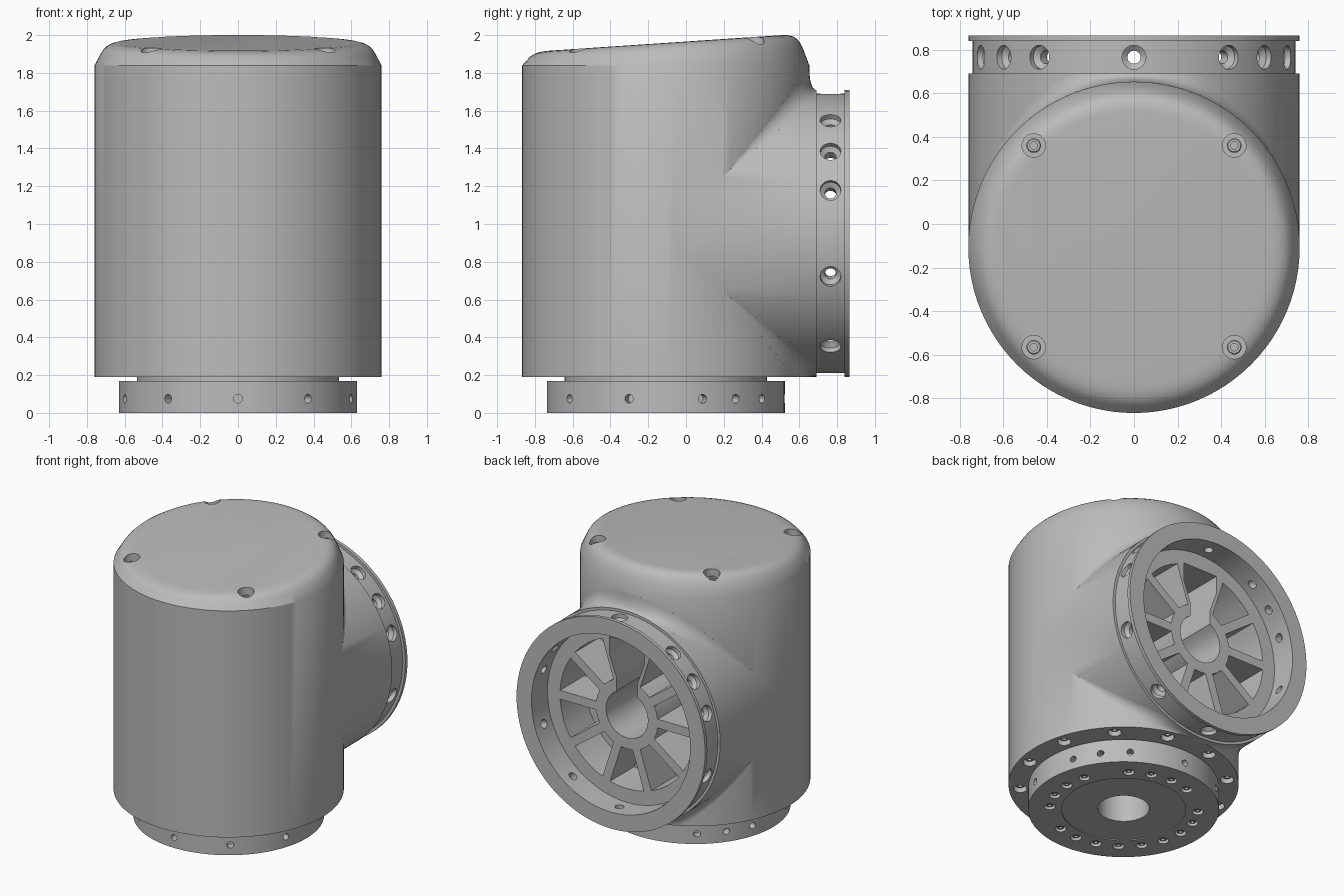
import bpy, bmesh, math
from mathutils import Vector, Matrix

cube = bpy.data.objects.get("Cube")
if cube:
    bpy.data.objects.remove(cube, do_unlink=True)

metal = bpy.data.materials.new("cast_grey")
metal.use_nodes = True
GREY = (0.5, 0.5, 0.5, 1)
metal.diffuse_color = GREY
metal.node_tree.nodes["Principled BSDF"].inputs["Base Color"].default_value = GREY

AXIS_Y = -0.107            # upright axis
PORT_Z = 0.95              # height of the rear port axis
R = 0.76
SEG = 96
UP = Vector((0, 0, 1))
PORT = Vector((0, 0, PORT_Z))
BASE = Vector((0, AXIS_Y, 0))


def loft(bm, rings):
    """Bridge closed rings of equal length and cap both ends."""
    vs = [[bm.verts.new(p) for p in ring] for ring in rings]
    n = len(vs[0])
    for a, b in zip(vs, vs[1:]):
        for i in range(n):
            j = (i + 1) % n
            bm.faces.new((a[i], a[j], b[j], b[i]))
    bm.faces.new(vs[0][::-1])
    bm.faces.new(vs[-1])


def lathe(bm, profile, origin, axis=UP, seg=SEG):
    """Turn (radius, height) points around an axis."""
    m = Matrix.Translation(origin) @ axis.to_track_quat('Z', 'Y').to_matrix().to_4x4()
    loft(bm, [[m @ Vector((r * math.cos(t), r * math.sin(t), h))
               for t in (2 * math.pi * i / seg for i in range(seg))] for r, h in profile])


def prism(bm, outline, y0, y1):
    """Extrude an (x, z) outline around the port axis along y."""
    loft(bm, [[Vector((x, y, PORT_Z + z)) for x, z in outline] for y in (y0, y1)])


def finish(bm, name):
    bmesh.ops.recalc_face_normals(bm, faces=bm.faces)
    me = bpy.data.meshes.new(name)
    bm.to_mesh(me)
    bm.free()
    me.materials.append(metal)
    ob = bpy.data.objects.new(name, me)
    bpy.context.collection.objects.link(ob)
    return ob


def activate(ob):
    bpy.ops.object.select_all(action='DESELECT')
    ob.select_set(True)
    bpy.context.view_layer.objects.active = ob


def combine(ob, other, operation):
    activate(ob)
    mod = ob.modifiers.new("combine", 'BOOLEAN')
    mod.object, mod.operation, mod.solver = other, operation, 'EXACT'
    bpy.ops.object.modifier_apply(modifier=mod.name)
    bpy.data.objects.remove(other, do_unlink=True)


def smooth(ob):
    activate(ob)
    bpy.ops.object.shade_smooth_by_angle(angle=math.radians(32))


def ring_dir(deg):
    """Unit direction in plan, counted from the rear."""
    a = math.radians(deg)
    return Vector((math.sin(a), math.cos(a), 0))


def top_z(y):
    return 1.966 + 0.067 * y


# Upright housing with a sloped, rounded lid
bm = bmesh.new()
crown = [(R, 0), (0.728, 0.5), (0.715, 0.68), (0.697, 0.83), (0.675, 0.93), (0.65, 0.98), (0.62, 1)]
rings = [[BASE + Vector((R * math.cos(t), R * math.sin(t), 0.19))
          for t in (2 * math.pi * i / SEG for i in range(SEG))]]
for r, f in crown:
    ring = []
    for i in range(SEG):
        t = 2 * math.pi * i / SEG
        y = AXIS_Y + r * math.sin(t)
        ring.append(Vector((r * math.cos(t), y, 1.84 + f * (top_z(y) - 1.84))))
    rings.append(ring)
loft(bm, rings)
housing = finish(bm, "housing")

# Rear port with flange
bm = bmesh.new()
lathe(bm, [(0.759, -0.1), (0.759, 0.69), (0.74, 0.69), (0.74, 0.84), (R, 0.84), (R, 0.865)],
      PORT, Vector((0, 1, 0)))
combine(housing, finish(bm, "rear_port"), 'UNION')

# Port bore
bm = bmesh.new()
lathe(bm, [(0.64, 0.68), (0.64, 1)], PORT, Vector((0, 1, 0)))
combine(housing, finish(bm, "bore_cutter"), 'DIFFERENCE')

# Pockets between spokes, keyhole, screw holes
bm = bmesh.new()
for k in range(1, 10):
    mid = k * math.pi / 5
    outline = []
    for r, order in ((0.25, (-1, 0, 1)), (0.54, (1, 0.5, 0, -0.5, -1))):
        half = math.pi / 10 - 0.032 / r
        outline += [(r * math.sin(mid + s * half), r * math.cos(mid + s * half)) for s in order]
    prism(bm, outline, 0.4, 0.75)

arc = [math.radians(60 - 15 * i) for i in range(21)]
keyhole = [(0.17 * math.cos(a), 0.17 * math.sin(a)) for a in arc]
slot = [(0.085, 0.25), (0.14, 0.4), (0.14, 0.53)]
keyhole += [(-x, z) for x, z in slot] + slot[::-1]
prism(bm, keyhole, -0.1, 0.75)

RADIAL = [0, 180] + [s * a for a in (36, 54, 72, 108, 144) for s in (1, -1)]
for deg in RADIAL:
    a = math.radians(deg)
    lathe(bm, [(0.03, 0.6), (0.03, 0.69), (0.055, 0.71), (0.055, 0.8)],
          Vector((0, 0.765, PORT_Z)), Vector((math.sin(a), 0, math.cos(a))), 24)

lid_screws = [Vector((x, y, top_z(y) - 0.085)) for x in (-0.46, 0.46) for y in (-0.565, 0.36)]
for p in lid_screws:
    lathe(bm, [(0.054, 0), (0.054, 0.2)], p, UP, 24)

under_screws = [BASE + 0.685 * ring_dir(15 + 30 * k) + Vector((0, 0, 0.25)) for k in range(12)]
for p in under_screws:
    lathe(bm, [(0.045, 0), (0.045, 0.2)], p, -UP, 24)

lathe(bm, [(0.17, 0.1), (0.17, 0.45)], BASE, UP, 48)
combine(housing, finish(bm, "hole_cutter"), 'DIFFERENCE')
smooth(housing)

# Soft blends where the port meets the housing
for name, side in (("upper_blend", 1), ("lower_blend", -1)):
    bm = bmesh.new()
    rings = []
    for i in range(33):
        x = 0.7 * (i / 16 - 1)
        y = AXIS_Y + math.sqrt(R * R - x * x)
        z = math.sqrt(0.759 ** 2 - x * x)
        h = 0.11 * (1 - (x / 0.71) ** 2)
        w = min(h, 0.688 - y)
        if side < 0:
            h = min(h, max(0.002, 0.758 - z))
        corner = [(-0.03, h), (-0.03, -0.03), (w, -0.03), (w, 0)]
        curve = [(w * (1 - math.sin(t)), h * (1 - math.cos(t)))
                 for t in (math.pi * k / 12 for k in range(1, 7))]
        rings.append([Vector((x, y + u, PORT_Z + side * (z + v))) for u, v in corner + curve])
    loft(bm, rings)
    smooth(finish(bm, name))

# Base ring with neck
bm = bmesh.new()
lathe(bm, [(0.41, 0.007), (0.41, 0), (0.63, 0), (0.63, 0.17), (0.535, 0.17), (0.535, 0.2)], BASE)
base = finish(bm, "base_ring")

bm = bmesh.new()
lathe(bm, [(0.17, -0.1), (0.17, 0.3)], BASE, UP, 48)
for deg in RADIAL:
    lathe(bm, [(0.023, 0.57), (0.023, 0.7)], BASE + 0.075 * UP, ring_dir(deg), 16)
base_screws = []
for k in range(20):
    world = 18 * k
    if world not in (36, 126, 306):
        base_screws.append(BASE + 0.49 * ring_dir(90 - world) + Vector((0, 0, 0.04)))
for p in base_screws:
    lathe(bm, [(0.037, 0), (0.037, 0.1)], p, -UP, 20)
combine(base, finish(bm, "base_cutter"), 'DIFFERENCE')
smooth(base)

# Socket head screws
HEAD = [(0.7, -0.2), (0.7, 0.8), (0.6, 0.9), (0.35, 0.9), (0.35, 0.35)]
for name, points, axis, size in (("lid_screws", lid_screws, UP, 0.048),
                                 ("underside_screws", under_screws, -UP, 0.042),
                                 ("base_screws", base_screws, -UP, 0.034)):
    bm = bmesh.new()
    for p in points:
        lathe(bm, [(r * size, h * size) for r, h in HEAD], p, axis, 18)
    smooth(finish(bm, name))
